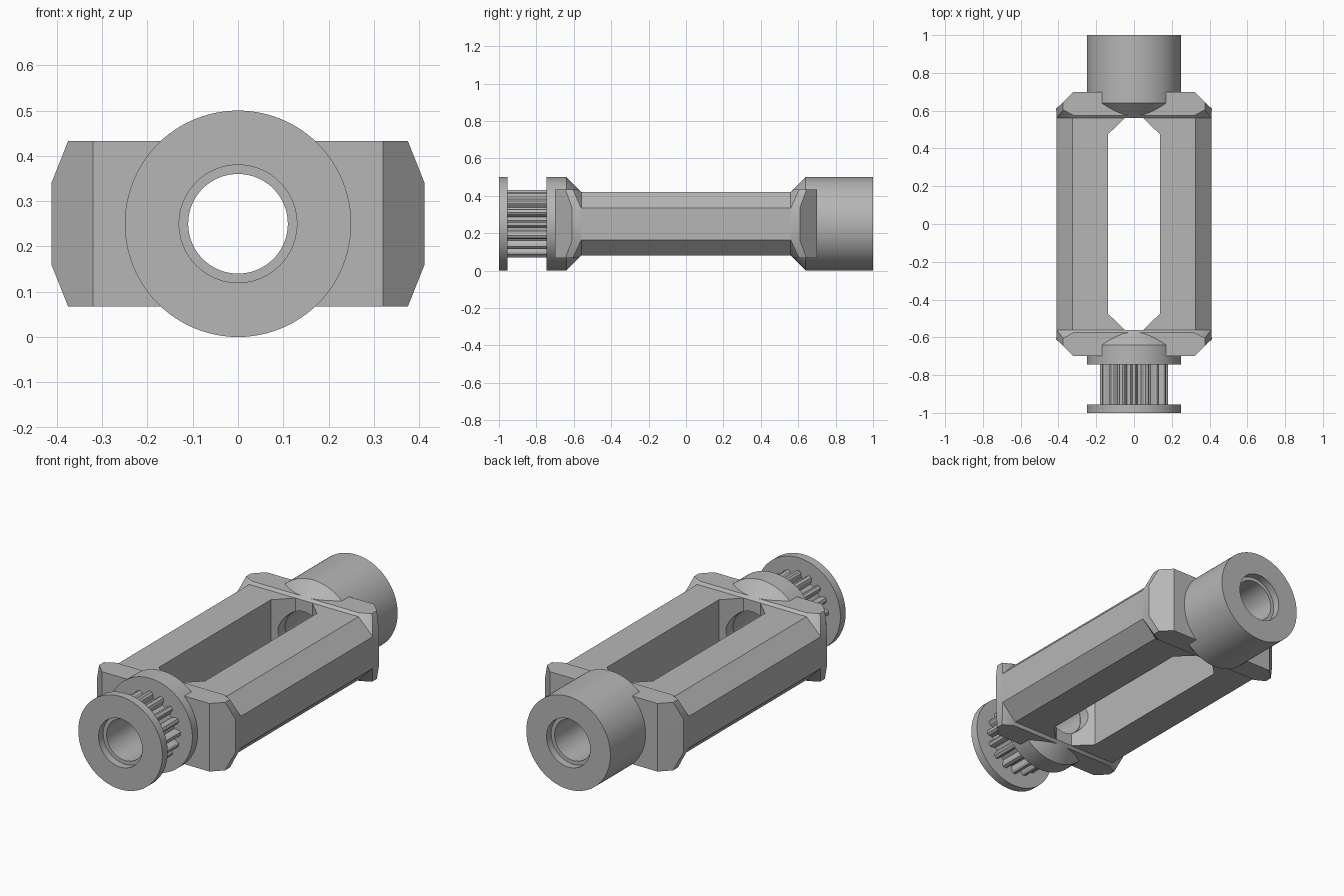
import bpy, bmesh, math
from mathutils import Matrix, Vector

cube = bpy.data.objects.get("Cube")
if cube:
    bpy.data.objects.remove(cube, do_unlink=True)

MID = 0.25       # height of the long axis
BORE = 0.11
END = 0.56       # half length of the window

grey = bpy.data.materials.new("plain grey")
grey.use_nodes = True
grey.diffuse_color = (0.47, 0.47, 0.47, 1)
grey.node_tree.nodes["Principled BSDF"].inputs["Base Color"].default_value = (0.47, 0.47, 0.47, 1)


def finish(bm, name):
    bmesh.ops.recalc_face_normals(bm, faces=bm.faces)
    mesh = bpy.data.meshes.new(name)
    bm.to_mesh(mesh)
    bm.free()
    mesh.materials.append(grey)
    obj = bpy.data.objects.new(name, mesh)
    obj.location.z = MID
    bpy.context.collection.objects.link(obj)
    return obj


def activate(obj):
    bpy.ops.object.select_all(action='DESELECT')
    obj.select_set(True)
    bpy.context.view_layer.objects.active = obj


def smooth(obj):
    activate(obj)
    bpy.ops.object.shade_smooth_by_angle(angle=math.radians(25))


def hull(points, name):
    bm = bmesh.new()
    for p in points:
        bm.verts.new(p)
    bmesh.ops.convex_hull(bm, input=bm.verts[:])
    loose = [v for v in bm.verts if not v.link_faces]
    bmesh.ops.delete(bm, geom=loose, context='VERTS')
    bmesh.ops.dissolve_limit(bm, angle_limit=0.01, verts=bm.verts[:], edges=bm.edges[:])
    return finish(bm, name)


def lathe(profile, name, steps=96):
    """Revolve a closed (radius, y) profile about the long axis."""
    bm = bmesh.new()
    rings = []
    for i in range(steps):
        a = math.tau * i / steps
        rings.append([bm.verts.new((r * math.sin(a), y, r * math.cos(a))) for r, y in profile])
    n = len(profile)
    for i in range(steps):
        p, q = rings[i], rings[(i + 1) % steps]
        for j in range(n):
            k = (j + 1) % n
            bm.faces.new((p[j], p[k], q[k], q[j]))
    obj = finish(bm, name)
    smooth(obj)
    return obj


# Helper that drills the bore through the end blocks
bm = bmesh.new()
bmesh.ops.create_cone(bm, cap_ends=True, segments=96, radius1=BORE + 0.002,
                      radius2=BORE + 0.002, depth=2.4,
                      matrix=Matrix.Rotation(math.pi / 2, 4, 'X'))
drill = finish(bm, "bore_cutter")
drill.hide_render = True


def drill_out(obj):
    activate(obj)
    mod = obj.modifiers.new("bore", 'BOOLEAN')
    mod.operation = 'DIFFERENCE'
    mod.solver = 'EXACT'
    mod.object = drill
    bpy.ops.object.modifier_apply(modifier=mod.name)
    smooth(obj)


# Chamfered side bars
bar_section = [(0.137, 0.17), (0.325, 0.17), (0.41, 0.085)]
for side, label in ((1, "left"), (-1, "right")):
    hull([(side * x, y, u * z) for x, z in bar_section for u in (1, -1)
          for y in (END, -END)], label + "_side_bar")

# End blocks flaring out from the bars, and window corner gussets
block_corners = [(0.325, END, 0.17), (0.41, END, 0.085), (0.32, 0.575, 0.183),
                 (0.375, 0.605, 0.183), (0.375, 0.645, 0.183), (0.412, 0.61, 0.09),
                 (0.32, 0.70, 0.183)]
gusset_plan = [(0.05, END), (0.137, END), (0.137, 0.475)]
for s, label in ((-1, "front"), (1, "back")):
    block = hull([(a * x, s * y, u * z) for x, y, z in block_corners
                  for a in (1, -1) for u in (1, -1)], label + "_end_block")
    drill_out(block)
    for side, hand in ((1, "left"), (-1, "right")):
        gusset = hull([(side * x, s * y, u * 0.17) for x, y in gusset_plan for u in (1, -1)],
                      label + "_" + hand + "_gusset")
        drill_out(gusset)

# Back hub with a cone at its root and a stepped bore
lathe([(BORE, END), (0.17, END), (0.25, 0.64), (0.25, 1), (0.13, 1), (0.13, 0.96),
       (BORE, 0.96)], "back_hub")

# Front hub with pulley core and outer flange
lathe([(BORE, -END), (0.17, -END), (0.25, -0.64), (0.25, -0.745), (0.145, -0.745),
       (0.145, -0.955), (0.25, -0.955), (0.25, -1), (0.13, -1), (0.13, -0.96),
       (BORE, -0.96)], "front_hub")

# Pulley teeth
TEETH = 16
tooth_section = [(-0.019, 0.14), (-0.015, 0.172), (-0.008, 0.18),
                 (0.008, 0.18), (0.015, 0.172), (0.019, 0.14)]
bm = bmesh.new()
for i in range(TEETH):
    a = math.tau * i / TEETH
    out, across = Vector((math.sin(a), 0, math.cos(a))), Vector((math.cos(a), 0, -math.sin(a)))
    ends = [[bm.verts.new(across * w + out * r + Vector((0, y, 0))) for w, r in tooth_section]
            for y in (-0.955, -0.745)]
    n = len(tooth_section)
    for j in range(n):
        k = (j + 1) % n
        bm.faces.new((ends[0][j], ends[0][k], ends[1][k], ends[1][j]))
    for ring in ends:
        bm.faces.new(ring)
finish(bm, "pulley_teeth")

bpy.data.objects.remove(drill, do_unlink=True)
